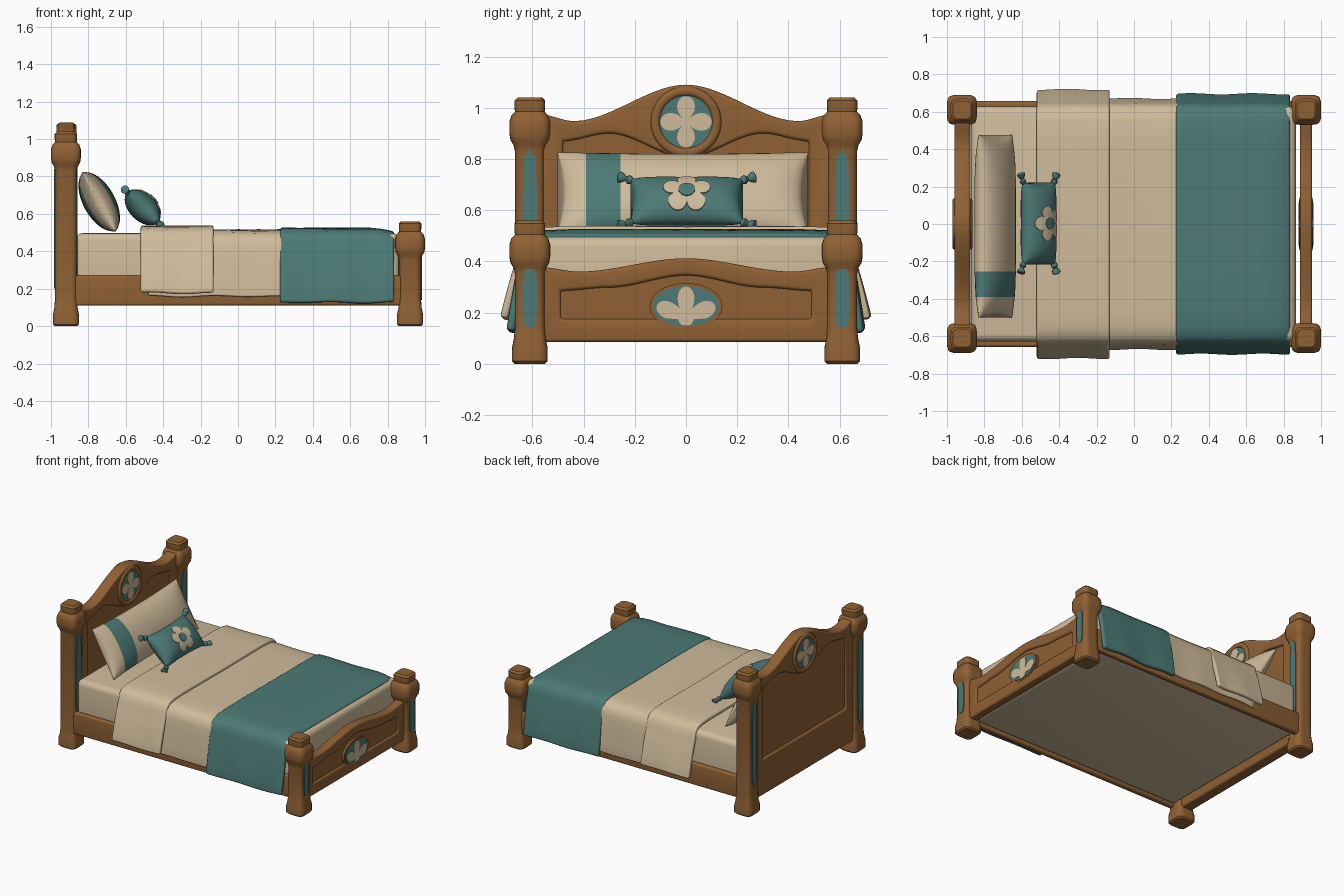
import bpy, bmesh
from math import sin, cos, pi, sqrt, radians
from mathutils import Vector

if "Cube" in bpy.data.objects:
    bpy.data.objects.remove(bpy.data.objects["Cube"])


def material(name, rgb):
    m = bpy.data.materials.new(name)
    m.use_nodes = True
    m.diffuse_color = (*rgb, 1)
    m.node_tree.nodes["Principled BSDF"].inputs["Base Color"].default_value = (*rgb, 1)
    return m


wood = material("warm wood", (0.28, 0.12, 0.035))
teal = material("teal cloth", (0.072, 0.195, 0.18))
cream = material("cream cloth", (0.63, 0.5, 0.33))
made = []


def loft(name, rings, mats, bevel=0, closed=False, stripe=None):
    """Skin a list of rings, optionally rounding sharp edges and colouring a band of y."""
    bm = bmesh.new()
    vr = [[bm.verts.new(p) for p in r] for r in rings]
    n = len(vr[0])
    pairs = list(zip(vr, vr[1:])) + ([(vr[-1], vr[0])] if closed else [])
    for a, b in pairs:
        for i in range(n):
            j = (i + 1) % n
            bm.faces.new((a[i], a[j], b[j], b[i]))
    if not closed:
        bm.faces.new(vr[0])
        bm.faces.new(vr[-1])
    bmesh.ops.recalc_face_normals(bm, faces=bm.faces)
    if bevel:
        sharp = [e for e in bm.edges if e.calc_face_angle(0) > radians(40)]
        bmesh.ops.bevel(bm, geom=sharp, offset=bevel, segments=4, profile=0.5,
                        affect='EDGES', clamp_overlap=True)
    if stripe:
        for y in stripe:
            bmesh.ops.bisect_plane(bm, geom=bm.verts[:] + bm.edges[:] + bm.faces[:],
                                   plane_co=(0, y, 0), plane_no=(0, 1, 0))
        for f in bm.faces:
            f.material_index = int(stripe[0] < f.calc_center_median().y < stripe[1])
    me = bpy.data.meshes.new(name)
    bm.to_mesh(me)
    bm.free()
    for m in mats:
        me.materials.append(m)
    ob = bpy.data.objects.new(name, me)
    bpy.context.scene.collection.objects.link(ob)
    made.append(ob)
    return ob


def box(name, x, y, z, mat, bevel):
    loft(name, [[(a, y[0], z[0]), (a, y[1], z[0]), (a, y[1], z[1]), (a, y[0], z[1])] for a in x],
         [mat], bevel)


def plate(name, radius, place, mat, top=0.005, depth=0.004):
    """Thin plate whose outline is a polar function, laid on a surface by place(a, b, height)."""
    rings = []
    for k, h in ((1, -depth), (1, top), (0.8, top), (0.6, top), (0.4, top), (0.2, top), (0.05, top)):
        angles = [2 * pi * i / 80 for i in range(80)]
        rings.append([place(k * radius(t) * cos(t), k * radius(t) * sin(t), h) for t in angles])
    loft(name, rings, [mat])


def on_face(x, side, y, z):
    return lambda a, b, h: (x + side * h, y + a, z + b)


def ellipse(w, h, p=2):
    return lambda t: (abs(cos(t) / w) ** p + abs(sin(t) / h) ** p) ** (-1 / p)


# Posts: rounded square sections swept up a turned profile
def post(name, x, y, height):
    foot = [(0, .06), (.01, .07), (.06, .07), (.1, .062), (.15, .058)]
    head = [(-.21, .058), (-.185, .064), (-.165, .076), (-.14, .08), (-.095, .08), (-.07, .072),
            (-.055, .058), (-.04, .06), (-.012, .06), (0, .048)]
    square = ellipse(1, 1, 5)
    rings = []
    for z, r in foot + [(height + z, r) for z, r in head]:
        ts = [2 * pi * i / 32 for i in range(32)]
        rings.append([(x + r * square(t) * cos(t), y + r * square(t) * sin(t), z) for t in ts])
    loft(name, rings, [wood])


for end, x, height, z0, z1 in (("head", -.92, 1.04, .2, .84), ("foot", .92, .56, .14, .375)):
    for label, y in (("right", -.61), ("left", .61)):
        post(f"{end}_post_{label}", x, y, height)
        for side in (-1, 1):
            plate(f"{end}_post_inlay", ellipse(.028, (z1 - z0) / 2, 4),
                  on_face(x + side * .058, side, y, (z0 + z1) / 2), teal)


# Head and foot boards: a shaped frame around a thinner panel
def smooth_curve(points, y):
    y = abs(y)
    for (y0, z0), (y1, z1) in zip(points, points[1:]):
        if y <= y1:
            s = (y - y0) / (y1 - y0)
            return z0 + (z1 - z0) * s * s * (3 - 2 * s)
    return points[-1][1]


def outline(half, top, bottom, n=48):
    ys = [half * (2 * i / n - 1) for i in range(n + 1)]
    return [(y, smooth_curve(top, y)) for y in ys] + [(y, bottom) for y in reversed(ys)]


def board(name, x, thick, panel_thick, outer, inner):
    rings = [[(x + thick, *o), (x + thick, *i), (x - thick, *i), (x - thick, *o)]
             for o, i in zip(outer, inner)]
    loft(name + "_frame", rings, [wood], .014, closed=True)
    loft(name + "_panel", [[(x + s * panel_thick, *p) for p in inner] for s in (-1, 1)], [wood])


board("headboard", -.9175, .0425, .026,
      outline(.57, [(0, 1.09), (.44, .948), (.57, .975)], .085),
      outline(.48, [(0, .805), (.3, .9), (.48, .87)], .35))
board("footboard", .92, .033, .02,
      outline(.57, [(0, .412), (.42, .36), (.57, .378)], .085),
      outline(.49, [(0, .345), (.3, .298), (.49, .285)], .175))


# Medallions on both faces of each board
def lotus(t):
    if t > pi:
        return .03
    return .04 + .085 * abs(cos((t - pi / 2) * 180 / 65)) ** .8


for side in (-1, 1):
    x = -.9175 + side * .0425
    spot = on_face(x, side, 0, .945)
    plate("headboard_disc", ellipse(.103, .103), spot, teal)
    plate("headboard_blossom", lambda t: .02 + .08 * abs(cos(2 * t)) ** .7, spot, cream, .008)
    ring = []
    for i in range(48):
        t = 2 * pi * i / 48
        ring.append([spot((.12 + .018 * cos(p)) * cos(t), (.12 + .018 * cos(p)) * sin(t), .012 * sin(p))
                     for p in (2 * pi * k / 10 for k in range(10))])
    loft("headboard_ring", ring, [wood], closed=True)
    x = .92 + side * .033
    plate("footboard_boss", ellipse(.142, .09), on_face(x, side, 0, .225), wood, .002, .02)
    plate("footboard_disc", ellipse(.13, .078), on_face(x, side, 0, .225), teal)
    plate("footboard_lotus", lotus, on_face(x, side, 0, .177), cream, .008)

# Side rails and mattress
for label, y in (("right", -.637), ("left", .637)):
    box("side_rail_" + label, (-.88, .88), (y - .02, y + .02), (.11, .27), wood, .013)
box("mattress", (-.872, .865), (-.628, .628), (.125, .497), cream, .04)


# Bed covers: a draped cross-section swept along the bed
def cover(name, x0, x1, top, hem, flare, thick, mat, dip=0):
    half = [(0, top), (.25, top), (.45, top - .001), (.55, top - .005), (.605, top - .018),
            (.634, top - .045), (.645, top - .09)]
    for s in (.25, .5, .75, 1):
        half.append((.645 + (flare - .645) * s ** .8, top - .09 + (hem - top + .09) * s))
    path = [Vector((-y, z)) for y, z in reversed(half[1:])] + [Vector(p) for p in half]
    inside = []
    for i, p in enumerate(path):
        d = (path[min(i + 1, len(path) - 1)] - path[max(i - 1, 0)]).normalized()
        inside.append(p + Vector((d.y, -d.x)) * thick)
    rings = []
    for k in range(25):
        x = x0 + (x1 - x0) * k / 24
        fall = dip * max(0, (k - 18) / 6) ** 2
        section = []
        for p in path + inside[::-1]:
            low = max(0, (top - p.y) / (top - hem))
            wave = .005 * sin(x * 19 + p.x * 3) * low
            section.append((x, p.x * (1 + wave), p.y - fall * (1 - low) + .6 * wave
                            + .002 * sin(x * 14 + p.x * 6)))
        rings.append(section)
    loft(name, rings, [mat], thick * .4)


cover("main_cover", -.48, .4, .516, .16, .672, .02, cream)
cover("folded_cover", -.52, -.13, .537, .18, .722, .03, cream)
cover("foot_blanket", .225, .835, .525, .128, .698, .032, teal, .02)


# Pillows: leaning cushions with soft elliptical sections
def cushion_space(centre, lean, hu, hv, thick):
    c = Vector(centre)
    up = Vector((-sin(lean), 0, cos(lean)))
    out = Vector((cos(lean), 0, sin(lean)))

    def point(u, v, w, lift=0):
        fat = max(.06, sqrt(max(0, 1 - u ** 4)))
        return (c + Vector((0, hu * u * (1 - .05 * (1 - v * v)), 0))
                + up * hv * v * (1 - .07 * (1 - u * u)) + out * (thick * fat * w + lift))
    return point


def cushion(name, point, mats, stripe=None):
    rings = []
    for k in range(33):
        u = sin(pi / 2 * (k / 16 - 1))
        rings.append([point(u, cos(p), sin(p)) for p in (2 * pi * i / 32 for i in range(32))])
    loft(name, rings, mats, stripe=stripe)


cushion("big_pillow", cushion_space((-.742, -.012, .665), radians(29), .49, .183, .085),
        [cream, teal], (-.39, -.255))

hu, hv = .22, .122
small = cushion_space((-.51, .003, .635), radians(45), hu, hv, .073)
cushion("small_cushion", small, [teal])


def on_cushion(a, b, h):
    v = b / hv - .1
    return small(a / hu, v, sqrt(max(0, 1 - v * v)), h)


plate("cushion_flower", lambda t: .058 + .042 * abs(cos(2.5 * (t - pi / 2))) ** .6,
      on_cushion, cream)
plate("cushion_flower_eye", ellipse(.034, .034), on_cushion, teal, .009)

# Tassels at the cushion corners
for su in (-1, 1):
    for sv in (-1, 1):
        start = small(su * .96, sv * .93, 0)
        d = (small(su, sv * .7, 0) - small(0, 0, 0)).normalized()
        a = d.orthogonal().normalized()
        b = d.cross(a)
        rings = []
        for s, r in ((0, .008), (.008, .016), (.02, .018), (.03, .009), (.045, .02), (.058, .023), (.062, .016)):
            rings.append([start + d * s + (a * cos(t) + b * sin(t)) * r
                          for t in (2 * pi * i / 12 for i in range(12))])
        loft("cushion_tassel", rings, [teal])

# Smooth shading with crisp edges kept
bpy.ops.object.select_all(action='DESELECT')
for ob in made:
    ob.select_set(True)
bpy.context.view_layer.objects.active = made[0]
bpy.ops.object.shade_smooth_by_angle(angle=radians(40))
